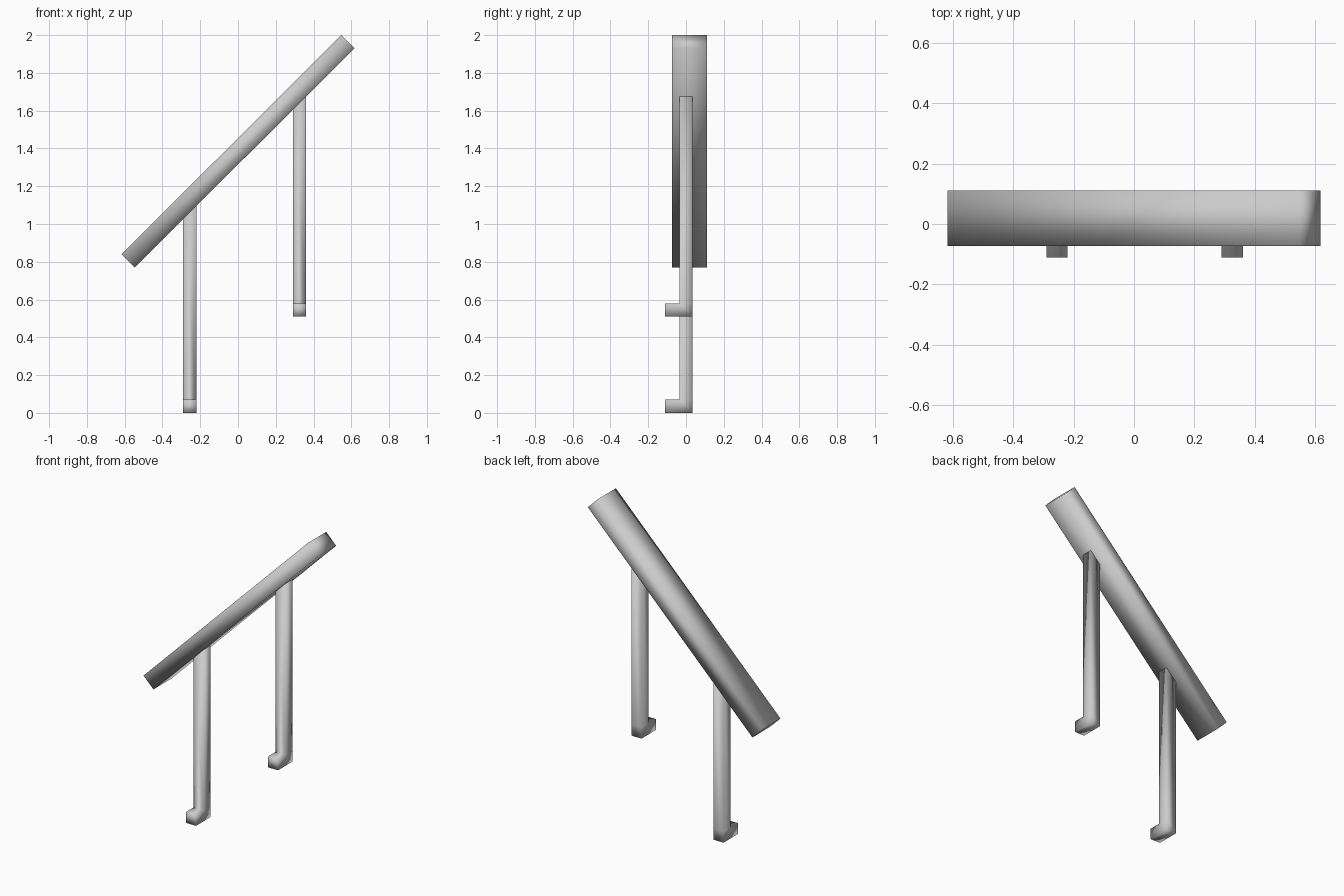
import bpy, bmesh
from mathutils import Vector

if "Cube" in bpy.data.objects:
    bpy.data.objects.remove(bpy.data.objects["Cube"])


def finish(bm, name):
    bmesh.ops.recalc_face_normals(bm, faces=bm.faces)
    for f in bm.faces:
        f.smooth = True
    mesh = bpy.data.meshes.new(name)
    bm.to_mesh(mesh)
    bm.free()
    obj = bpy.data.objects.new(name, mesh)
    bpy.context.collection.objects.link(obj)
    return obj


def extrude_facing(bm, direction, offset):
    """Extrude the face pointing most along direction; return the new verts."""
    direction = Vector(direction)
    bm.normal_update()
    face = max(bm.faces, key=lambda f: (f.normal.dot(direction) > 0.9,
                                        f.calc_center_median().dot(direction)))
    new = bmesh.ops.extrude_discrete_faces(bm, faces=[face])["faces"][0]
    bmesh.ops.translate(bm, verts=new.verts, vec=offset)
    return list(new.verts)


# Sloping handrail: side profile extruded across its width
Y0, Y1 = -0.073, 0.11
bm = bmesh.new()
profile = [(-0.617, 0.84), (-0.547, 0.77), (0.617, 1.93), (0.547, 2.0)]
face = bm.faces.new([bm.verts.new((x, Y0, z)) for x, z in profile])
ext = bmesh.ops.extrude_face_region(bm, geom=[face])["geom"]
bmesh.ops.translate(bm, vec=(0, Y1 - Y0, 0),
                    verts=[v for v in ext if isinstance(v, bmesh.types.BMVert)])
finish(bm, "handrail")


# Post with a forward foot, its top mitred to the rail's underside
def rail_underside(x):
    return 0.77 + (x + 0.547) * (1.16 / 1.164)


def post(name, x, z):
    s = 0.07
    bm = bmesh.new()
    bmesh.ops.create_cube(bm, size=s)
    bmesh.ops.translate(bm, verts=bm.verts, vec=(x, 0, z + s / 2))
    extrude_facing(bm, (0, -1, 0), (0, -0.075, 0))
    bm.normal_update()
    top_face = next(f for f in bm.faces if f.normal.z > 0.9
                    and abs(f.calc_center_median().y) < 0.01)
    top = bmesh.ops.extrude_discrete_faces(bm, faces=[top_face])["faces"][0]
    for v in top.verts:
        v.co.z = rail_underside(v.co.x)
    finish(bm, name)


post("lower_post", -0.255, 0.0)
post("upper_post", 0.325, 0.51)
